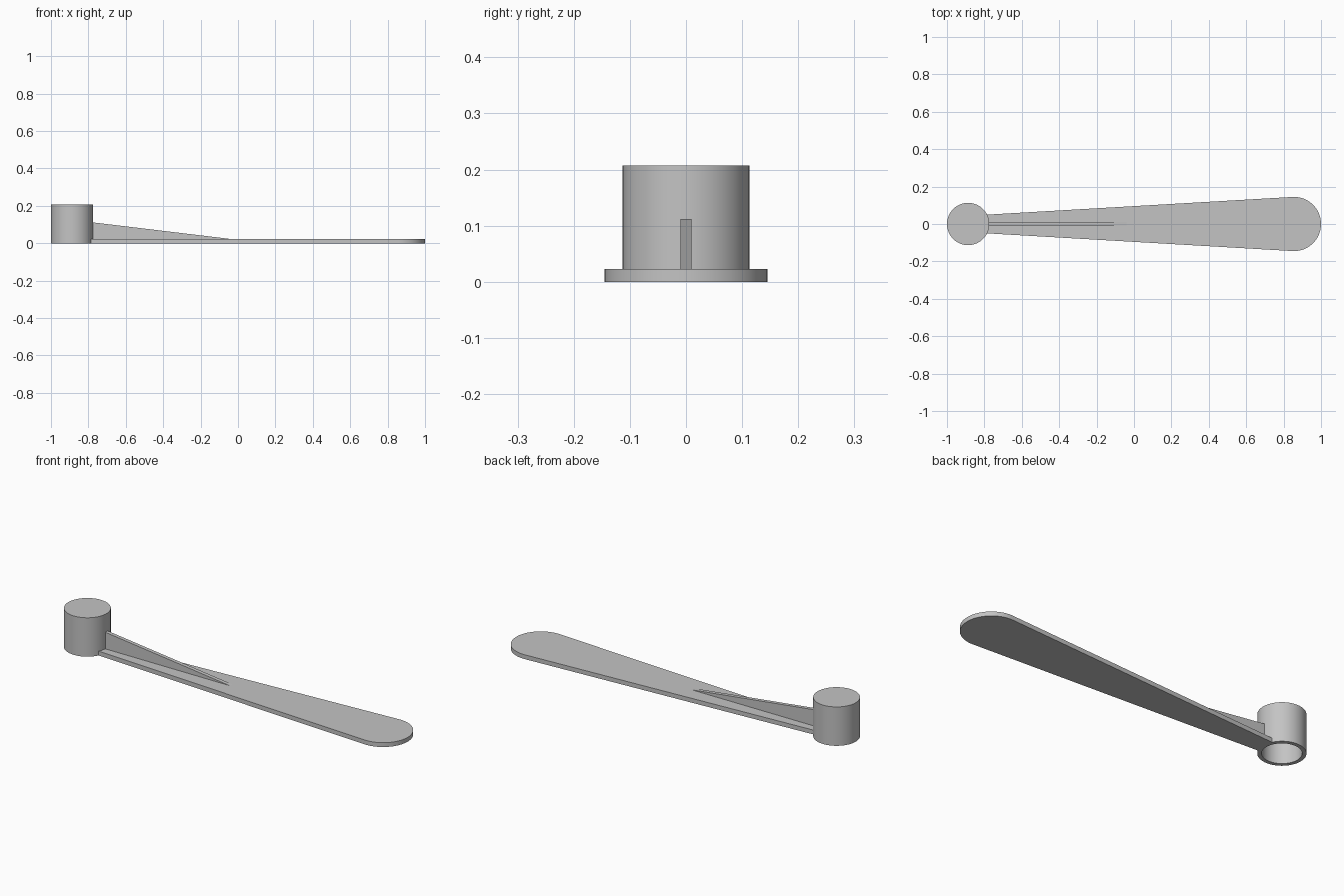
import bpy
import bmesh
from math import cos, sin, pi, radians

cube = bpy.data.objects.get("Cube")
if cube:
    bpy.data.objects.remove(cube, do_unlink=True)

GREY = (0.55, 0.55, 0.55, 1)
grey = bpy.data.materials.new("plain grey")
grey.use_nodes = True
grey.diffuse_color = GREY
grey.node_tree.nodes["Principled BSDF"].inputs["Base Color"].default_value = GREY

THICK = 0.023          # blade thickness
HUB_X, HUB_R = -0.887, 0.113
TIP_R = 0.145
TIP_X = 1 - TIP_R


def finish(bm, name):
    bmesh.ops.recalc_face_normals(bm, faces=bm.faces)
    mesh = bpy.data.meshes.new(name)
    bm.to_mesh(mesh)
    bm.free()
    mesh.materials.append(grey)
    obj = bpy.data.objects.new(name, mesh)
    bpy.context.collection.objects.link(obj)
    bpy.ops.object.select_all(action='DESELECT')
    obj.select_set(True)
    bpy.context.view_layer.objects.active = obj
    bpy.ops.object.shade_smooth_by_angle(angle=radians(30))
    return obj


def prism(name, outline, offset):
    """Extrude a flat outline along an offset."""
    bm = bmesh.new()
    face = bm.faces.new([bm.verts.new(p) for p in outline])
    moved = bmesh.ops.extrude_face_region(bm, geom=[face], use_keep_orig=True)["geom"]
    verts = [g for g in moved if isinstance(g, bmesh.types.BMVert)]
    bmesh.ops.translate(bm, verts=verts, vec=offset)
    return finish(bm, name)


def cup(name, x, profile, sides=64):
    """Turn a profile of (radius, z) about a vertical axis and cap both ends."""
    bm = bmesh.new()
    rings = [[bm.verts.new((x + r * cos(2 * pi * i / sides),
                            r * sin(2 * pi * i / sides), z))
              for i in range(sides)] for r, z in profile]
    for a, b in zip(rings, rings[1:]):
        for i in range(sides):
            j = (i + 1) % sides
            bm.faces.new((a[i], a[j], b[j], b[i]))
    bm.faces.new(rings[0])
    bm.faces.new(rings[-1])
    return finish(bm, name)


# Hollow hub, open at the bottom
cup("hub_cup", HUB_X, [(HUB_R, 0.207), (HUB_R, 0), (0.093, 0), (0.093, 0.184)])

# Tapered blade with a round tip
steps = 32
arc = [(TIP_X + TIP_R * cos(a), TIP_R * sin(a), 0)
       for a in (-pi / 2 + pi * i / steps for i in range(steps + 1))]
prism("blade", [(-0.786, -0.05, 0)] + arc + [(-0.786, 0.05, 0)], (0, 0, THICK))

# Wedge rib along the blade
prism("rib", [(-0.78, -0.01, THICK), (-0.04, -0.01, THICK), (-0.78, -0.01, 0.112)],
      (0, 0.02, 0))
